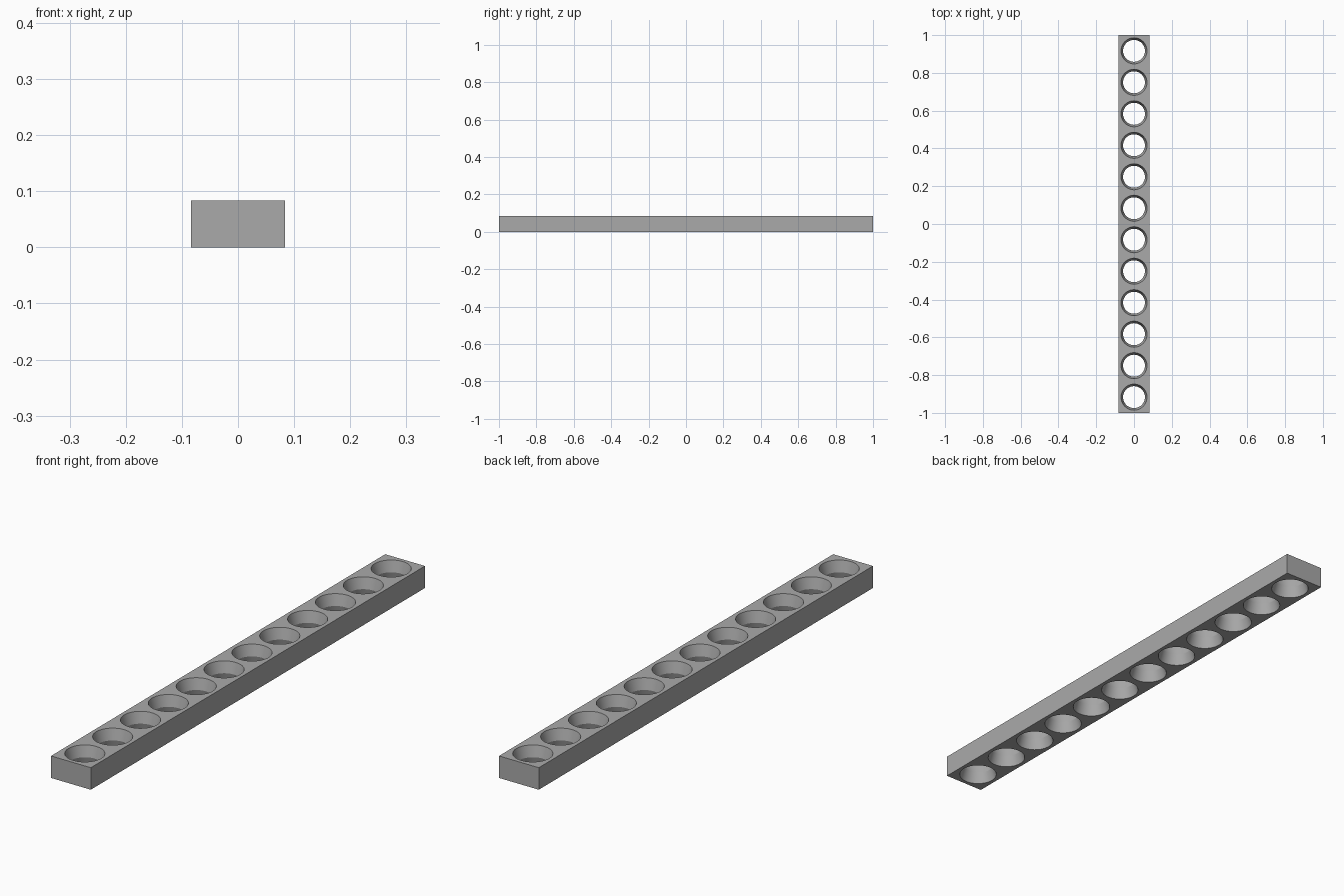
import bpy, bmesh, math
from mathutils import Matrix

cube = bpy.data.objects.get("Cube")
if cube:
    bpy.data.objects.remove(cube, do_unlink=True)

COUNT, SEGMENTS = 12, 48
PITCH = 2 / COUNT
HALF = PITCH / 2            # half the width, and the height
RIM, WAIST = 0.069, 0.058   # hole radius at the faces and at mid height

grey = bpy.data.materials.new("mid grey")
grey.use_nodes = True
colour = (0.4, 0.4, 0.4, 1)
grey.diffuse_color = colour
grey.node_tree.nodes["Principled BSDF"].inputs["Base Color"].default_value = colour

bm = bmesh.new()


def ring(y, z, radius):
    return [bm.verts.new((radius * math.cos(a), y + radius * math.sin(a), z))
            for a in (2 * math.pi * i / SEGMENTS for i in range(SEGMENTS))]


def square(y, z):
    """Points on the cell outline, in the same angular order as the ring."""
    points = []
    for i in range(SEGMENTS):
        c, s = math.cos(2 * math.pi * i / SEGMENTS), math.sin(2 * math.pi * i / SEGMENTS)
        k = HALF / max(abs(c), abs(s))
        points.append(bm.verts.new((c * k, y + s * k, z)))
    return points


def bridge(a, b):
    for i in range(SEGMENTS):
        j = (i + 1) % SEGMENTS
        bm.faces.new((a[i], a[j], b[j], b[i]))


# One square cell per hole: flat faces, with a bore that narrows at mid height
for n in range(COUNT):
    y = -1 + PITCH * (n + 0.5)
    loops = [square(y, 0), ring(y, 0, RIM), ring(y, HALF / 2, WAIST),
             ring(y, HALF, RIM), square(y, HALF)]
    for a, b in zip(loops, loops[1:]):
        bridge(a, b)

# Weld the cells, then close the outer sides
bmesh.ops.remove_doubles(bm, verts=bm.verts, dist=1e-4)
bm.verts.ensure_lookup_table()
outer = [e for e in bm.edges if e.is_boundary]
bmesh.ops.bridge_loops(bm, edges=outer)
bmesh.ops.recalc_face_normals(bm, faces=bm.faces)

mesh = bpy.data.meshes.new("perforated_bar")
bm.to_mesh(mesh)
bm.free()
mesh.materials.append(grey)
bar = bpy.data.objects.new("perforated_bar", mesh)
bpy.context.collection.objects.link(bar)

# Smooth bores, sharp rims and waists
bpy.context.view_layer.objects.active = bar
bar.select_set(True)
bpy.ops.object.shade_smooth_by_angle(angle=math.radians(25))
